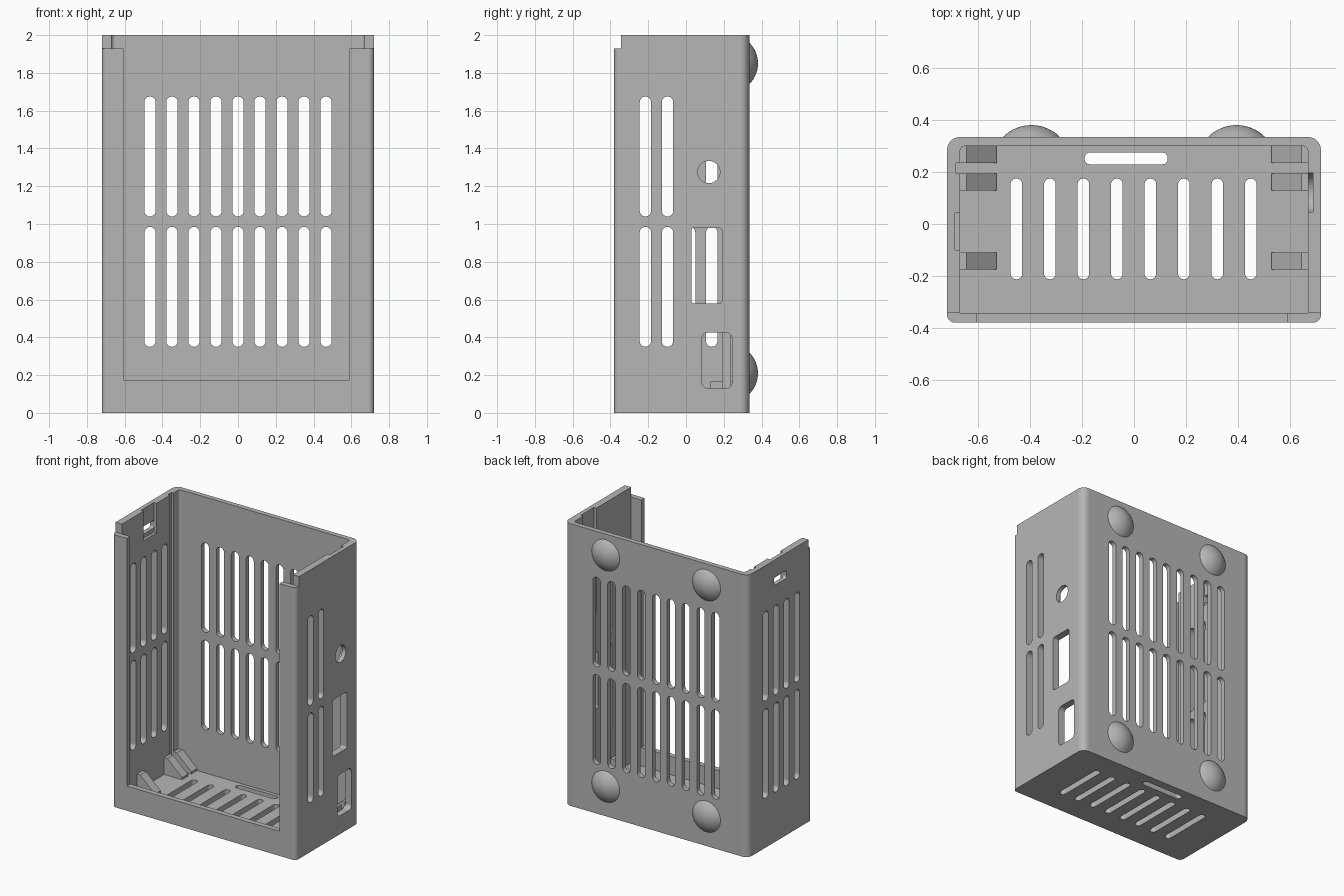
import bpy, bmesh, math
from mathutils import Vector

if "Cube" in bpy.data.objects:
    bpy.data.objects.remove(bpy.data.objects["Cube"], do_unlink=True)

grey = bpy.data.materials.new("light_grey_plastic")
GREY = (0.47, 0.47, 0.47, 1)
grey.diffuse_color = GREY
grey.use_nodes = True
grey.node_tree.nodes["Principled BSDF"].inputs["Base Color"].default_value = GREY
grey.node_tree.nodes["Principled BSDF"].inputs["Roughness"].default_value = 0.6


def rounded(u0, u1, v0, v1, low=0.0, high=None, n=8):
    """Rectangle outline; low and high are the corner radii at v0 and v1."""
    high = low if high is None else high
    corners = [(u1, v1, high, 0), (u0, v1, high, 1), (u0, v0, low, 2), (u1, v0, low, 3)]
    pts = []
    for u, v, r, quarter in corners:
        cu = u - r if u == u1 else u + r
        cv = v - r if v == v1 else v + r
        for i in range(n + 1 if r else 1):
            a = (quarter + i / n) * math.pi / 2
            pts.append((cu + r * math.cos(a), cv + r * math.sin(a)))
    return pts


def slot(u0, u1, v0, v1):
    return rounded(u0, u1, v0, v1, min(u1 - u0, v1 - v0) / 2)


def prisms(name, axis, start, end, outlines):
    """Extrude closed outlines along an axis into one object."""
    place = {"x": lambda u, v, d: (d, u, v),
             "y": lambda u, v, d: (u, d, v),
             "z": lambda u, v, d: (u, v, d)}[axis]
    bm = bmesh.new()
    for outline in outlines:
        pts = []
        for p in outline:
            if not pts or (Vector(p) - Vector(pts[-1])).length > 1e-5:
                pts.append(p)
        if (Vector(pts[0]) - Vector(pts[-1])).length < 1e-5:
            pts.pop()
        face = bm.faces.new([bm.verts.new(place(u, v, start)) for u, v in pts])
        ext = bmesh.ops.extrude_face_region(bm, geom=[face])
        moved = [g for g in ext["geom"] if isinstance(g, bmesh.types.BMVert)]
        bmesh.ops.translate(bm, verts=moved, vec=place(0, 0, end - start))
    # closing the base if the extrusion dropped it
    rim = [e for e in bm.edges if e.is_boundary]
    if rim:
        bmesh.ops.holes_fill(bm, edges=rim)
    bmesh.ops.recalc_face_normals(bm, faces=bm.faces)
    mesh = bpy.data.meshes.new(name)
    bm.to_mesh(mesh)
    bm.free()
    mesh.materials.append(grey)
    ob = bpy.data.objects.new(name, mesh)
    bpy.context.collection.objects.link(ob)
    return ob


def cut(target, axis, start, end, outlines):
    cutter = prisms("cutter", axis, start, end, outlines)
    cutter.hide_render = True
    mod = target.modifiers.new("cut", "BOOLEAN")
    mod.operation, mod.solver, mod.object = "DIFFERENCE", "EXACT", cutter
    bpy.context.view_layer.objects.active = target
    bpy.ops.object.modifier_apply(modifier=mod.name)
    bpy.data.objects.remove(cutter, do_unlink=True)


# Open-topped case with rounded upright edges
case = prisms("case", "z", 0, 2, [rounded(-0.72, 0.72, -0.38, 0.335, 0.03, 0.05)])
cut(case, "z", 0.045, 2.2, [rounded(-0.67, 0.67, -0.343, 0.3, 0, 0.02)])

# Front opening and the step at the top of the front posts
cut(case, "y", -0.5, -0.3, [rounded(-0.605, 0.59, 0.175, 2.2)])
cut(case, "z", 1.93, 2.2, [rounded(-0.9, 0.9, -0.6, -0.343)])

# Two rows of vents in the back and both sides
rows = [(0.35, 0.985), (1.04, 1.675)]
HALF = 0.03


def vents(centres):
    return [slot(c - HALF, c + HALF, lo, hi) for c in centres for lo, hi in rows]


side = [-0.215 + 0.117 * i for i in range(4)]
cut(case, "y", 0.2, 0.5, vents([0.1165 * i for i in range(-4, 5)]))
cut(case, "x", -0.9, -0.6, vents(side))
cut(case, "x", 0.6, 0.9, vents(side[:2]))

# Floor vents and the wide floor slot
floor_vents = [slot(c - 0.0225, c + 0.0225, -0.213, 0.175)
               for c in [-0.453 + 0.129 * i for i in range(8)]]
cut(case, "z", -0.1, 0.1, floor_vents + [rounded(-0.19, 0.13, 0.23, 0.275, 0.02)])

# Recess and card slot high in one side wall, plus a board groove
cut(case, "x", -0.69, -0.6, [rounded(-0.1, 0.045, 1.79, 2.2)])
cut(case, "x", -0.9, -0.6, [rounded(-0.1, 0.045, 1.82, 1.875, 0.015)])
cut(case, "x", -0.685, -0.6, [rounded(0.195, 0.235, 0.045, 2.2)])

# Round hole with its inner channel, and the ports in the other wall
cut(case, "x", 0.6, 0.69, [rounded(0.046, 0.196, 1.2, 2.2, 0.0749, 0)])
cut(case, "x", 0.6, 0.9, [slot(0.062, 0.18, 1.216, 1.334),
                          rounded(0.028, 0.19, 0.58, 0.98, 0.015),
                          rounded(0.085, 0.243, 0.13, 0.425, 0.03)])

# Sloped board supports in the floor corners
for sx, label in ((-1, "right"), (1, "left")):
    wedge = [(sx * 0.53, 0.04), (sx * 0.53, 0.06), (sx * 0.645, 0.165),
             (sx * 0.675, 0.165), (sx * 0.675, 0.04)]
    for i, (y0, y1) in enumerate([(-0.175, -0.11), (0.13, 0.195), (0.235, 0.305)]):
        prisms(f"{label}_board_support_{i + 1}", "y", y0, y1, [wedge])

# Shallow domed feet on the back
CAP, RISE = 0.11, 0.046
radius = (CAP ** 2 + RISE ** 2) / (2 * RISE)
for x in (-0.395, 0.395):
    for z in (0.21, 1.85):
        bm = bmesh.new()
        prev = None
        steps, sides = 8, 40
        for k in range(steps):
            a = math.asin(CAP / radius) * (1 - k / steps)
            r, y = radius * math.sin(a), 0.335 + RISE - radius * (1 - math.cos(a))
            ring = [bm.verts.new((x + r * math.cos(t), y, z + r * math.sin(t)))
                    for t in [2 * math.pi * i / sides for i in range(sides)]]
            if prev:
                for i in range(sides):
                    j = (i + 1) % sides
                    bm.faces.new((prev[i], prev[j], ring[j], ring[i]))
            else:
                bm.faces.new(ring)
            prev = ring
        tip = bm.verts.new((x, 0.335 + RISE, z))
        for i in range(sides):
            bm.faces.new((prev[i], prev[(i + 1) % sides], tip))
        bmesh.ops.recalc_face_normals(bm, faces=bm.faces)
        name = ("lower" if z < 1 else "upper") + ("_right" if x < 0 else "_left") + "_foot"
        mesh = bpy.data.meshes.new(name)
        bm.to_mesh(mesh)
        bm.free()
        mesh.materials.append(grey)
        foot = bpy.data.objects.new(name, mesh)
        bpy.context.collection.objects.link(foot)
        bpy.ops.object.select_all(action="DESELECT")
        foot.select_set(True)
        bpy.context.view_layer.objects.active = foot
        bpy.ops.object.shade_smooth_by_angle(angle=math.radians(30))
